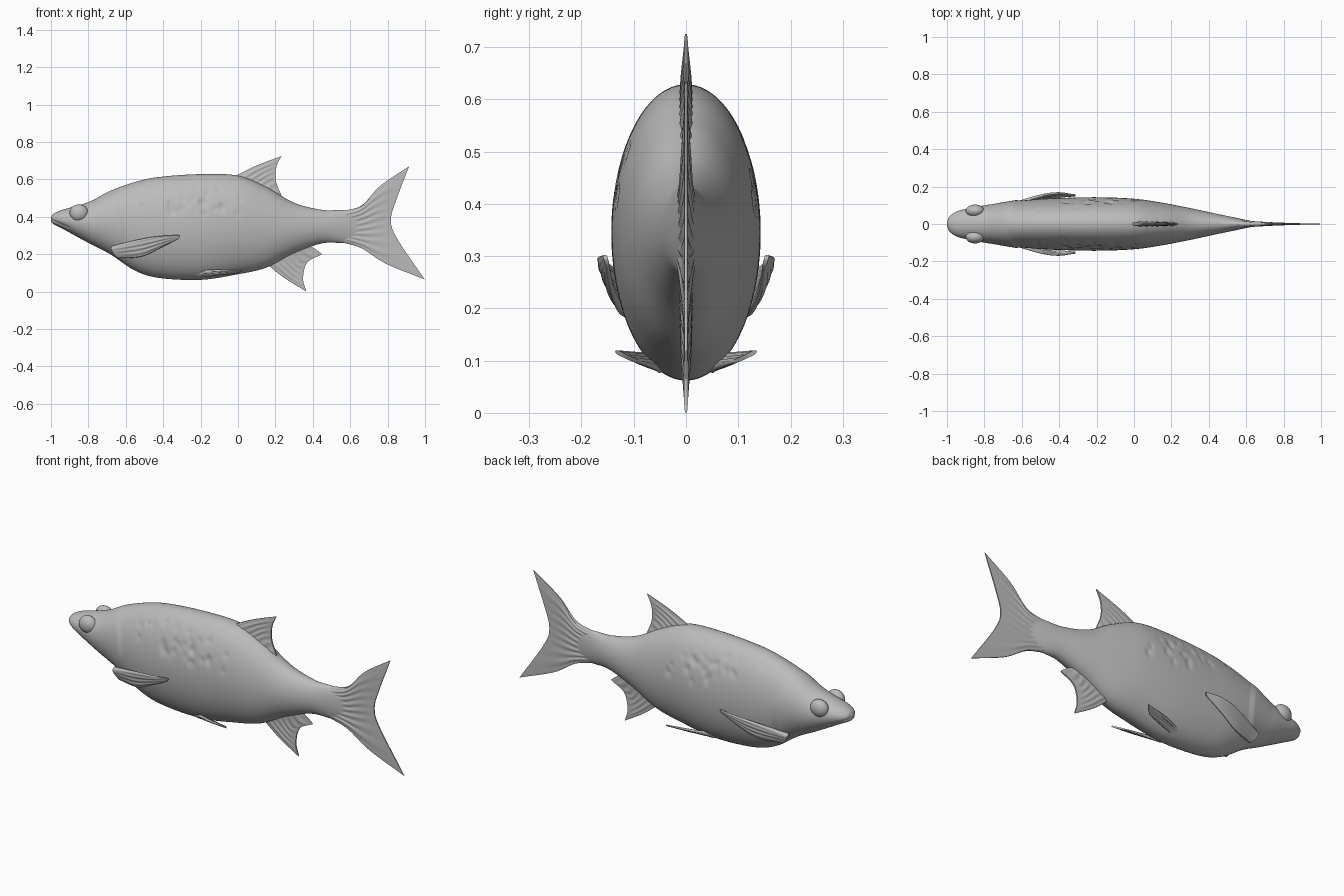
import bpy, bmesh, math, random
from mathutils import Vector

if "Cube" in bpy.data.objects:
    bpy.data.objects.remove(bpy.data.objects["Cube"])

random.seed(4)
grey = bpy.data.materials.new("plain grey")
grey.diffuse_color = (0.5, 0.5, 0.5, 1)
grey.use_nodes = True
grey.node_tree.nodes["Principled BSDF"].inputs["Base Color"].default_value = grey.diffuse_color


def spline(pts, t):
    """Catmull-Rom through pts, t in 0..1."""
    n = len(pts) - 1
    i = min(int(t * n), n - 1)
    f = t * n - i
    b, c = pts[i], pts[i + 1]
    a = pts[i - 1] if i > 0 else b * 2 - c
    d = pts[i + 2] if i + 2 <= n else c * 2 - b
    return 0.5 * (2 * b + (c - a) * f + (2 * a - 5 * b + 4 * c - d) * f * f
                  + (3 * b - a - 3 * c + d) * f ** 3)


def finish(bm, name):
    bmesh.ops.recalc_face_normals(bm, faces=bm.faces)
    me = bpy.data.meshes.new(name)
    bm.to_mesh(me)
    bm.free()
    me.materials.append(grey)
    ob = bpy.data.objects.new(name, me)
    bpy.context.collection.objects.link(ob)
    for p in me.polygons:
        p.use_smooth = True
    return ob


def fin(name, rails, normal, thick, rays, side=1, nu=48, nv=24):
    """Thin lofted fin: rails run from the root to the free edge."""
    rails = [[Vector(p) if len(p) == 3 else Vector((p[0], 0, p[1])) for p in r] for r in rails]
    normal = Vector(normal).normalized()
    bm = bmesh.new()
    grids = []
    for s in (1, -1):
        grid = []
        for j in range(nv + 1):
            v = j / nv
            row = []
            for i in range(nu + 1):
                u = i / nu
                p = spline([spline(r, u) for r in rails], v)
                h = thick[0] + (thick[1] - thick[0]) * v ** 0.7
                h *= 0.35 + 0.65 * min(1, 8 * u, 8 * (1 - u)) ** 0.5
                h *= 1 + 0.22 * math.cos(2 * math.pi * rays * u) * math.sin(math.pi * v)
                p = p + normal * h * s
                row.append(bm.verts.new((p.x, p.y * side, p.z)))
            grid.append(row)
        grids.append(grid)
        for j in range(nv):
            for i in range(nu):
                bm.faces.new((grid[j][i], grid[j][i + 1], grid[j + 1][i + 1], grid[j + 1][i]))

    def rim(g):
        return (g[0] + [r[-1] for r in g[1:]] + g[-1][-2::-1] + [r[0] for r in g[-2:0:-1]])
    a, b = rim(grids[0]), rim(grids[1])
    for k in range(len(a)):
        m = (k + 1) % len(a)
        bm.faces.new((a[k], a[m], b[m], b[k]))
    finish(bm, name)
    ob = bpy.context.collection.objects[name]
    bpy.context.view_layer.objects.active = ob
    ob.select_set(True)
    bpy.ops.object.shade_smooth_by_angle(angle=math.radians(50))
    ob.select_set(False)


# body: stations of x, top, bottom, half width
stations = [Vector(s) for s in (
    (-1.0, .396, .375, .012), (-.985, .417, .36, .042), (-.94, .437, .337, .07),
    (-.86, .46, .293, .088), (-.78, .487, .25, .103), (-.68, .54, .198, .116),
    (-.55, .586, .112, .13), (-.42, .613, .073, .138), (-.2, .628, .063, .143),
    (0, .62, .093, .135), (.15, .56, .128, .114), (.3, .475, .205, .085),
    (.45, .437, .258, .053), (.57, .435, .261, .028), (.68, .41, .28, .004))]
dents = [(s, random.gauss(-.24, .13), random.gauss(.49, .055), random.uniform(.003, .011),
          random.uniform(.009, .016)) for s in (1, -1) for _ in range(34)]


def relief(x, side, z):
    """Gill cover step, mouth groove and chipped scales."""
    d = 0
    g = x + .63 + 1.5 * (z - .33) ** 2
    if -.12 < g < .03:
        d += .006 * ((g + .12) / .12 if g < 0 else 1 - g / .03)
    if x < -.9:
        d -= .006 * math.exp(-((z - .385 - .45 * (-1 - x) * -1 * -1) / .006) ** 2)
    for s, dx, dz, depth, r in dents:
        if s == side and abs(x - dx) < 3 * r and abs(z - dz) < 3 * r:
            d -= depth * math.exp(-((x - dx) ** 2 + (z - dz) ** 2) / (r * r))
    return d


RINGS, SEG = 280, 112
bm = bmesh.new()
rings = []
for k in range(RINGS + 1):
    x, top, bot, hw = spline(stations, k / RINGS)
    ring = []
    for i in range(SEG):
        a = 2 * math.pi * i / SEG
        c, s = math.cos(a), math.sin(a)
        z = (top + bot) / 2 + s * (top - bot) / 2
        y = c * hw
        y += c * relief(x, 1 if c > 0 else -1, z)
        ring.append(bm.verts.new((x, y, z)))
    rings.append(ring)
for p, q in zip(rings, rings[1:]):
    for i in range(SEG):
        bm.faces.new((p[i], p[(i + 1) % SEG], q[(i + 1) % SEG], q[i]))
bm.faces.new(rings[0])
bm.faces.new(rings[-1])
finish(bm, "body")

# fins on the middle plane
fin("tail_fin", [
    [(.55, .43), (.55, .39), (.55, .35), (.55, .31), (.55, .265)],
    [(.66, .46), (.65, .41), (.65, .35), (.65, .29), (.66, .232)],
    [(.76, .565), (.74, .46), (.735, .37), (.745, .28), (.79, .15)],
    [(.915, .67), (.85, .50), (.818, .385), (.85, .285), (.998, .065)]],
    (0, 1, 0), (.02, .003), 9)
fin("dorsal_fin", [
    [(-.05, .60), (.05, .575), (.13, .55), (.23, .48)],
    [(.085, .668), (.13, .63), (.17, .58), (.235, .495)],
    [(.232, .725), (.205, .665), (.203, .59), (.235, .508)]],
    (0, 1, 0), (.014, .004), 7)
fin("anal_fin", [
    [(.14, .16), (.22, .18), (.3, .21), (.38, .245)],
    [(.245, .075), (.29, .11), (.33, .16), (.41, .23)],
    [(.365, .001), (.348, .07), (.37, .155), (.45, .2)]],
    (0, 1, 0), (.013, .004), 7)

# paired fins and eyes
for side, tag in ((-1, "front"), (1, "back")):
    fin("pectoral_fin_" + tag, [
        [(-.68, .095, .24), (-.67, .09, .215), (-.64, .08, .18)],
        [(-.52, .147, .28), (-.52, .135, .235), (-.52, .118, .188)],
        [(-.41, .166, .297), (-.41, .155, .265), (-.42, .14, .232)],
        [(-.315, .156, .302), (-.312, .153, .294), (-.318, .15, .283)]],
        (0, 1, -.4), (.014, .004), 4, side, 28, 24)
    fin("pelvic_fin_" + tag, [
        [(-.24, .055, .108), (-.22, .055, .095), (-.18, .045, .082)],
        [(-.1, .107, .114), (-.1, .09, .102), (-.1, .065, .09)],
        [(.025, .135, .118), (.01, .115, .108), (-.02, .09, .097)]],
        (0, -.45, .9), (.010, .004), 4, side, 28, 20)
    bm = bmesh.new()
    bmesh.ops.create_uvsphere(bm, u_segments=32, v_segments=20, radius=1)
    for v in bm.verts:
        v.co = (-.85 + v.co.x * .05, side * .07 + v.co.y * .034, .42 + v.co.z * .046)
    finish(bm, "eye_" + tag)
